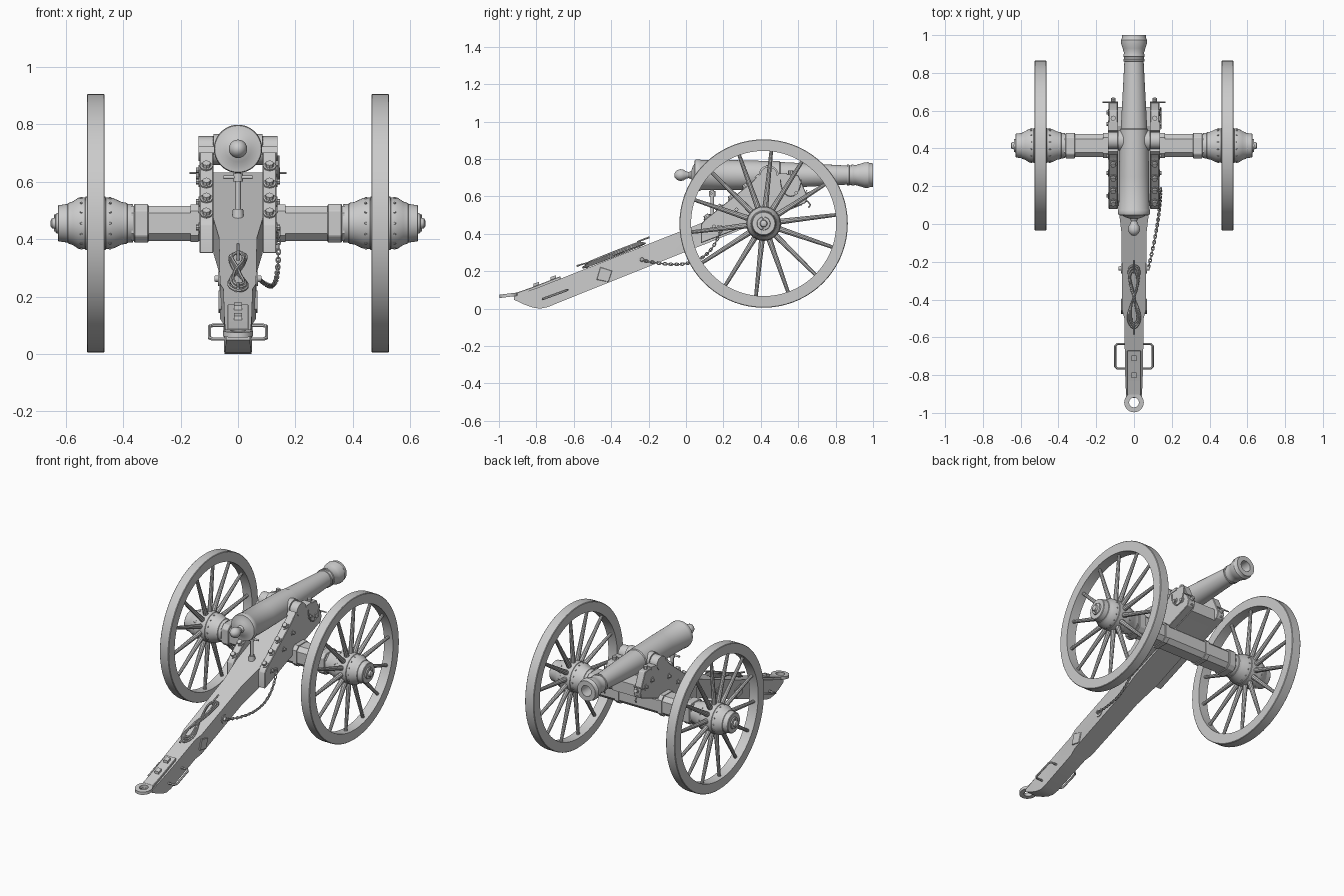
import bpy, bmesh, math
from mathutils import Vector, Matrix

if "Cube" in bpy.data.objects:
    bpy.data.objects.remove(bpy.data.objects["Cube"])

def finish(name, bm, mirror=False, angle=35):
    bmesh.ops.recalc_face_normals(bm, faces=bm.faces)
    me = bpy.data.meshes.new(name)
    bm.to_mesh(me)
    bm.free()
    ob = bpy.data.objects.new(name, me)
    bpy.context.collection.objects.link(ob)
    bpy.ops.object.select_all(action='DESELECT')
    ob.select_set(True)
    bpy.context.view_layer.objects.active = ob
    bpy.ops.object.shade_smooth_by_angle(angle=math.radians(angle))
    if mirror:
        ob.modifiers.new("mirror", 'MIRROR').use_mirror_merge = False
    return ob

def lathe(name, prof, axis, centre, segs=32, closed=False, mirror=False):
    """Revolve (position, radius) points about the x or y axis through centre."""
    bm = bmesh.new()
    rings = []
    for t, r in prof:
        ring = []
        for i in range(segs):
            a = 2 * math.pi * i / segs
            c, s = r * math.cos(a), r * math.sin(a)
            off = Vector((t, c, s)) if axis == 'X' else Vector((c, t, s))
            ring.append(bm.verts.new(Vector(centre) + off))
        rings.append(ring)
    n = len(rings)
    for j in range(n if closed else n - 1):
        a, b = rings[j], rings[(j + 1) % n]
        for i in range(segs):
            k = (i + 1) % segs
            bm.faces.new((a[i], a[k], b[k], b[i]))
    bmesh.ops.remove_doubles(bm, verts=bm.verts, dist=1e-5)
    return finish(name, bm, mirror)

def prism(name, pts, x0, x1, mirror=False, bevel=0.0):
    """Extrude a y-z outline along x."""
    bm = bmesh.new()
    f = bm.faces.new([bm.verts.new((x0, y, z)) for y, z in pts])
    ext = bmesh.ops.extrude_face_region(bm, geom=[f])['geom']
    bmesh.ops.translate(bm, verts=[v for v in ext if isinstance(v, bmesh.types.BMVert)], vec=(x1 - x0, 0, 0))
    if bevel:
        bmesh.ops.bevel(bm, geom=bm.edges[:], offset=bevel, segments=1, affect='EDGES')
    return finish(name, bm, mirror, 20)

def rods(name, items, segs=8, mirror=False):
    """Tapered cylinders (start, end, radius at start, radius at end)."""
    bm = bmesh.new()
    for p, q, r0, r1 in items:
        p, q = Vector(p), Vector(q)
        m = Matrix.Translation((p + q) / 2) @ (q - p).to_track_quat('Z', 'Y').to_matrix().to_4x4()
        bmesh.ops.create_cone(bm, cap_ends=True, segments=segs, radius1=r0, radius2=r1, depth=(q - p).length, matrix=m)
    return finish(name, bm, mirror)

def tube(name, paths, r, cyclic=False, mirror=False):
    """Round bar swept along one or more paths."""
    cu = bpy.data.curves.new(name, 'CURVE')
    cu.dimensions, cu.bevel_depth, cu.bevel_resolution = '3D', r, 1
    cu.use_fill_caps = True
    for path in paths:
        sp = cu.splines.new('POLY')
        sp.points.add(len(path) - 1)
        for pt, co in zip(sp.points, path):
            pt.co = (*co, 1)
        sp.use_cyclic_u = cyclic
    ob = bpy.data.objects.new(name, cu)
    bpy.context.collection.objects.link(ob)
    bpy.ops.object.select_all(action='DESELECT')
    ob.select_set(True)
    bpy.context.view_layer.objects.active = ob
    bpy.ops.object.convert(target='MESH')
    ob = bpy.context.object
    bpy.ops.object.shade_smooth_by_angle(angle=math.radians(50))
    if mirror:
        ob.modifiers.new("mirror", 'MIRROR').use_mirror_merge = False

def top(y):
    return 0.425 + 0.395 * y      # upper surface of the trail

WY, WZ, WX = 0.415, 0.455, 0.495  # wheel centre
hub_c = (0, WY, WZ)

# Barrel with knob and hollow bore
lathe("barrel", [(-.063, 0), (-.060, .013), (-.047, .026), (-.030, .032), (-.012, .028), (.002, .019), (.015, .016),
                 (.028, .022), (.036, .045), (.045, .062), (.047, .081), (.055, .084), (.075, .084), (.08, .081),
                 (.25, .080), (.50, .074), (.505, .070), (.86, .051), (.862, .056), (.872, .057), (.874, .052),
                 (.884, .052), (.886, .056), (.894, .056), (.905, .053), (.93, .060), (.955, .068), (.975, .069),
                 (.982, .064), (1.0, .063), (1.0, .034), (.6, .034), (.6, 0)], 'Y', (0, 0, .714), 40)
lathe("trunnions", [(-.137, 0), (-.137, .040), (-.087, .040), (-.085, .054), (.085, .054), (.087, .040), (.137, .040),
                    (.137, 0)], 'X', (0, .442, .712), 28)

# Cheeks with trunnion caps
prism("cheek", [(.08, .35), (.64, .565), (.65, .60), (.60, .715), (.52, .722), (.50, .712), (.385, .712), (.35, .675),
                (.10, .475), (.08, .45)], .086, .134, True, .003)
arc = [(math.cos(math.pi * i / 10), math.sin(math.pi * i / 10)) for i in range(11)]
prism("trunnion_cap", [(.54, .708), (.54, .726), (.495, .722)] + [(.442 + .046 * c, .712 + .046 * s) for c, s in arc]
      + [(.385, .722), (.365, .70), (.385, .70)], .084, .137, True)
slope = Vector((0, -.62, .786))
bolts = []
for y in (.115, .18, .245, .32):
    p = Vector((.11, y, .475 + (y - .10) * .8))
    bolts += [(p - slope * .01, p + slope * .006, .023, .023), (p, p + slope * .018, .017, .014)]
rods("cheek_top_bolt", bolts, 8, True)
rods("cheek_side_bolt", [((.13, y, z), (.13 + h, y, z), r, r) for y, z in
     ((.15, .44), (.27, .53), (.36, .60), (.53, .64), (.59, .62)) for r, h in ((.018, .007), (.010, .016))], 8, True)
rods("cheek_front_bolt", [((.11, .56, .70), (.11, .56, .738), .014, .014), ((.085, .645, .63), (.168, .645, .63), .004, .004),
                          ((.11, .625, .60), (.11, .665, .615), .014, .012)], 8, True)

# Trail lofted through stations: y, bottom, top, half width
bm = bmesh.new()
prev = None
for y, zb, zt, w in [(-.92, .048, .064, .041), (-.865, .022, .085, .044), (-.82, .006, .103, .046), (-.78, 0, .117, .047),
                     (-.74, .008, .133, .048), (-.50, .105, top(-.5), .051), (-.455, .123, top(-.455), .063),
                     (-.05, .285, top(-.05), .066), (.11, .348, top(.11), .085), (.52, .515, .632, .086), (.62, .553, .625, .086)]:
    ring = [bm.verts.new(v) for v in ((-w, y, zb), (w, y, zb), (w, y, zt), (-w, y, zt))]
    if prev:
        for i in range(4):
            bm.faces.new((prev[i], prev[(i + 1) % 4], ring[(i + 1) % 4], ring[i]))
    else:
        bm.faces.new(ring)
    prev = ring
bm.faces.new(prev)
finish("trail", bm, False, 25)

# Towing eye and its plate
bm = bmesh.new()
ring = []
for i in range(28):
    a = 2 * math.pi * i / 28
    ring.append([bm.verts.new((r * math.cos(a), -.945 + r * math.sin(a), .072 + .12 * r * math.sin(a) + h))
                 for r, h in ((.052, -.009), (.052, .009), (.026, .009), (.026, -.009))])
for i in range(28):
    a, b = ring[i], ring[(i + 1) % 28]
    for j in range(4):
        bm.faces.new((a[j], a[(j + 1) % 4], b[(j + 1) % 4], b[j]))
finish("towing_eye", bm)
prism("towing_plate", [(-.905, .066), (-.67, .155), (-.67, .174), (-.83, .112), (-.905, .086)], -.037, .037, False, .003)
for y in (-.71, -.80):
    prism("plate_stud", [(y - .015, top(y) - .01), (y + .015, top(y)), (y + .015, top(y) + .034), (y - .015, top(y) + .024)],
          -.014, .014)

# Lifting handles, side plates on the trail
tube("trail_handle", [[(.04, -.765, .052), (.088, -.765, .052), (.099, -.755, .056), (.099, -.645, .096),
                       (.088, -.635, .1), (.04, -.635, .1)]], .0065, mirror=True)
prism("side_plate", [(-.478, .155), (-.415, .142), (-.395, .202), (-.458, .222)], .058, .068, True, .002)
lathe("trail_eyebolt", [(.06, 0), (.06, .026), (.069, .026), (.069, .012), (.082, .010), (.082, 0)], 'X', (0, -.235, .262), 12, mirror=True)

# Coiled rope in a figure of eight on two hooks
paths = []
for k in range(3):
    path = []
    for i in range(48):
        t = 2 * math.pi * i / 48
        y = -.385 + (.165 - .012 * k) * math.cos(t)
        path.append(((.030 - .006 * k) * math.sin(2 * t) + .003 * math.sin(5 * t + k), y,
                     top(y) + .012 + .007 * k + .004 * math.sin(t)))
    paths.append(path)
tube("rope_coil", paths, .0055, True)
tube("rope_hook", [[(0, y, top(y)), (0, y - d * .008, top(y) + .032), (0, y + d * .055, top(y + d * .055) + .034)]
                   for y, d in ((-.25, 1), (-.53, -1))], .006)

# Elevating screw with cross handle
rods("elevating_screw", [((0, .14, .45), (0, .14, .505), .022, .018), ((0, .14, .50), (0, .14, .635), .010, .010),
                         ((-.05, .135, .615), (.05, .135, .615), .006, .006), ((0, .14, .60), (0, .14, .628), .017, .017)], 12)

# Axle with chamfered edges and end collars
def octagon(h, c):
    return [(WY + a, WZ + b) for a, b in ((-h, -c), (-c, -h), (c, -h), (h, -c), (h, c), (c, h), (-c, h), (-h, c))]
prism("axle", octagon(.061, .036), -.37, .37)
prism("axle_collar", octagon(.067, .044), .312, .362, True, .003)
prism("axle_strap", octagon(.066, .042), .137, .165, True)

# Wheels: rim, spokes, hub, pin
lathe("wheel_rim", [(.464, .388), (.464, .447), (.467, .45), (.523, .45), (.526, .447), (.526, .388)], 'X', hub_c, 72, True, True)
spokes = []
for i in range(14):
    a = math.radians(6.8) + 2 * math.pi * i / 14
    d = Vector((0, math.cos(a), math.sin(a)))
    c = Vector((WX, WY, WZ))
    spokes += [(c + d * .07, c + d * .17, .016, .0135), (c + d * .17, c + d * .395, .0135, .0095)]
rods("wheel_spoke", spokes, 10, True)
lathe("wheel_hub", [(.365, 0), (.365, .066), (.385, .068), (.387, .071), (.405, .074), (.435, .088), (.46, .090), (.462, .093),
                    (.53, .093), (.532, .090), (.555, .089), (.575, .076), (.592, .070), (.594, .067), (.624, .063),
                    (.627, .060), (.627, .036), (.634, .034), (.636, .020), (.648, .017), (.652, .010), (.652, 0)],
      'X', hub_c, 36, mirror=True)
rods("wheel_pin", [((.634, WY, WZ - .028), (.634, WY, WZ + .03), .006, .006)], 8, True)
rods("hub_stud", [((x, WY + r * math.cos(a), WZ + r * math.sin(a)), (x, WY + (r + .005) * math.cos(a), WZ + (r + .005) * math.sin(a)), .005, .004)
                  for x, r in ((.445, .088), (.545, .088)) for a in [math.pi * i / 7 for i in range(14)]], 6, True)

# Hanging chain from cheek to trail
P = [Vector(p) for p in ((.14, .185, .42), (.145, .12, .20), (.12, -.06, .225), (.075, -.235, .258))]
def bez(t):
    s = 1 - t
    return P[0] * s**3 + P[1] * 3 * s * s * t + P[2] * 3 * s * t * t + P[3] * t**3
links = []
for k in range(32):
    t = (k + .5) / 32
    c, d = bez(t), (bez(t + .01) - bez(t - .01)).normalized()
    side = d.cross(Vector((1, 0, 0))).normalized()
    if k % 2:
        side = d.cross(side)
    links.append([c + d * .012 * math.cos(a) + side * .007 * math.sin(a) for a in [math.pi * i / 5 for i in range(10)]])
tube("lock_chain", links, .003, True)
tube("chain_hook", [[(.13, .17, .44), (.143, .185, .44), (.143, .19, .415), (.14, .18, .405)]], .006)

# Key chains hanging by the cheek caps, front hooks
key = [(.141, .56 + .055 * math.cos(a), .69 - .09 * math.sin(a)) for a in [math.pi * i / 12 for i in range(13)]]
tube("key_chain", [key], .004)
tube("front_hook", [[(.11, .62, .575), (.11, .65, .575), (.11, .665, .555), (.11, .655, .54)]], .005, mirror=True)
